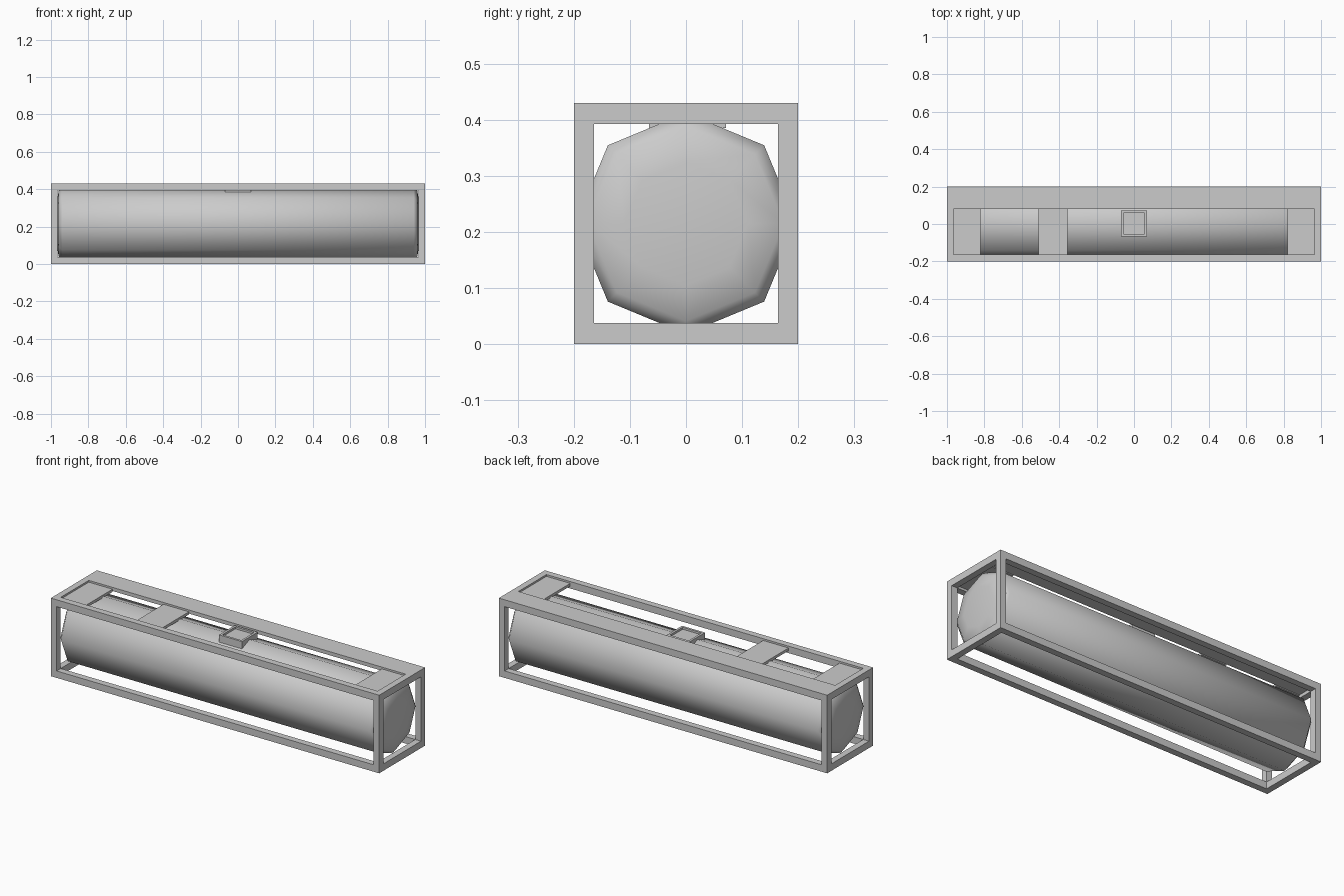
import bpy, bmesh, math

if "Cube" in bpy.data.objects:
    bpy.data.objects.remove(bpy.data.objects["Cube"])


def make(name, bm, smooth=False):
    bmesh.ops.recalc_face_normals(bm, faces=bm.faces)
    me = bpy.data.meshes.new(name)
    bm.to_mesh(me)
    bm.free()
    for p in me.polygons:
        p.use_smooth = smooth
    ob = bpy.data.objects.new(name, me)
    bpy.context.collection.objects.link(ob)
    return ob


def box(name, x0, x1, y0, y1, z0, z1):
    bm = bmesh.new()
    bmesh.ops.create_cube(bm, size=1)
    for v in bm.verts:
        v.co = ((x0 + x1) / 2 + v.co.x * (x1 - x0),
                (y0 + y1) / 2 + v.co.y * (y1 - y0),
                (z0 + z1) / 2 + v.co.z * (z1 - z0))
    return make(name, bm)


L, W, H = 1.0, 0.2, 0.43
TX, TY, TZ = 0.035, 0.036, 0.038

# Outer frame: corner posts, long rails, end rails
for sx in (-1, 1):
    xs = sorted((sx * L, sx * (L - TX)))
    for sy in (-1, 1):
        ys = sorted((sy * W, sy * (W - TY)))
        box("corner_post", *xs, *ys, 0, H)
    for z in (0, H - TZ):
        box("end_rail", *xs, -W + TY, W - TY, z, z + TZ)
for sy in (-1, 1):
    ys = sorted((sy * W, sy * (W - TY)))
    for z in (0, H - TZ):
        box("long_rail", -L + TX, L - TX, *ys, z, z + TZ)

# Eight-sided smooth tank with shallow rounded ends
bm = bmesh.new()
profile = [(-0.97, 0.11), (-0.959, 0.174), (-0.94, 0.197),
           (0.94, 0.197), (0.959, 0.174), (0.97, 0.11)]
rings = []
for x, r in profile:
    rings.append([bm.verts.new((x, r * math.cos(i * math.pi / 4),
                                0.215 + r * math.sin(i * math.pi / 4)))
                  for i in range(8)])
for a, b in zip(rings, rings[1:]):
    for i in range(8):
        j = (i + 1) % 8
        bm.faces.new((a[i], a[j], b[j], b[i]))
bm.faces.new(rings[0])
bm.faces.new(rings[-1])
make("tank", bm, True)

# Walkway along the back of the roof and lower cross plates
box("walkway", -L + TX, L - TX, 0.08, W - TY, 0.41, H)
for x0, x1 in ((-L + TX, -0.82), (-0.51, -0.355), (0.82, L - TX)):
    box("cross_plate", x0, x1, -W + TY, 0.08, 0.405, 0.42)

# Square filler hatch with a recessed lid
bm = bmesh.new()
bmesh.ops.create_cube(bm, size=1)
for v in bm.verts:
    v.co = (v.co.x * 0.14, 0.003 + v.co.y * 0.137, 0.405 + v.co.z * 0.04)
bm.normal_update()
top = max(bm.faces, key=lambda f: f.calc_center_median().z)
bmesh.ops.inset_individual(bm, faces=[top], thickness=0.018)
ext = bmesh.ops.extrude_discrete_faces(bm, faces=[top])
for v in ext["faces"][0].verts:
    v.co.z -= 0.011
make("filler_hatch", bm)
